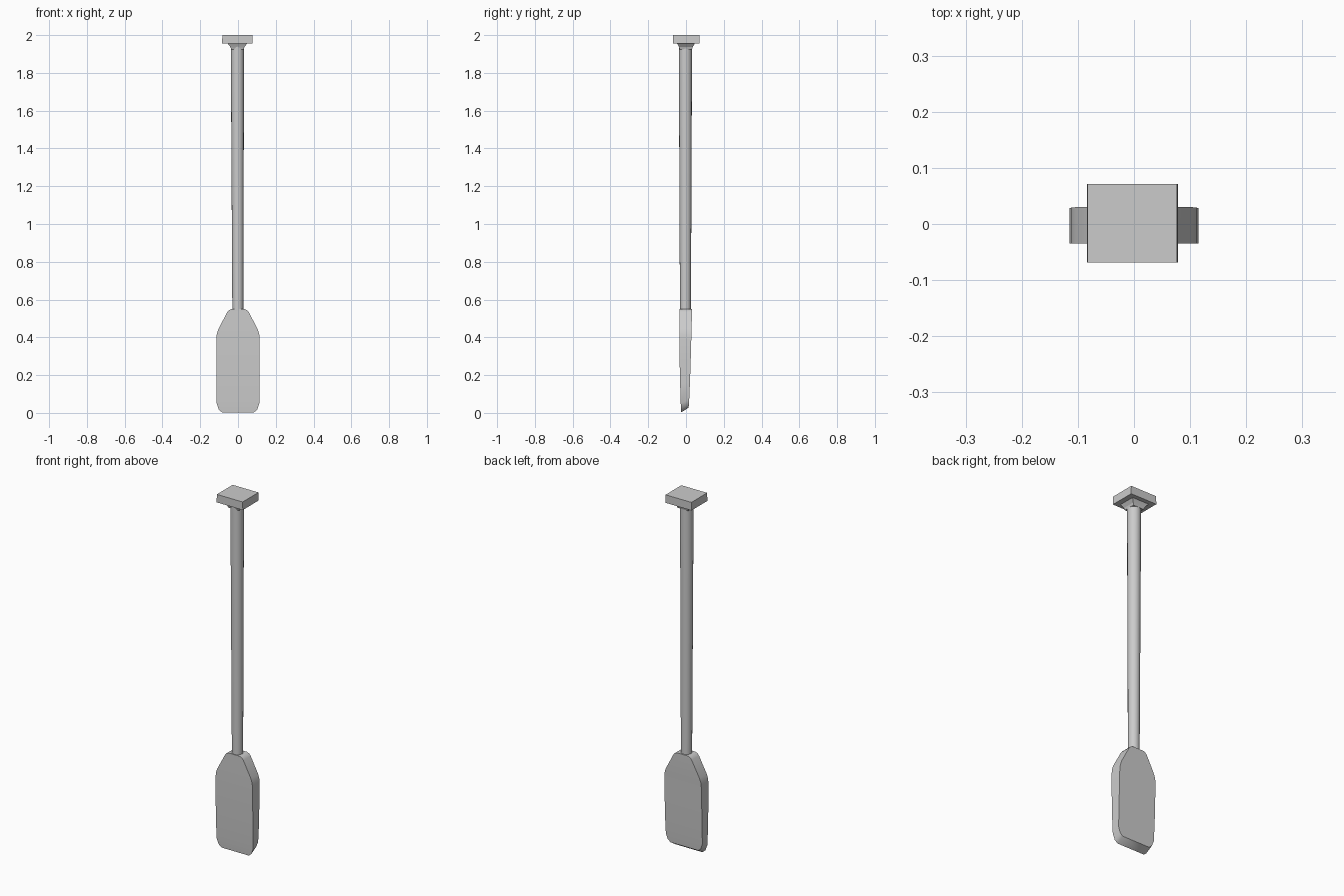
import bpy, bmesh, math

if "Cube" in bpy.data.objects:
    bpy.data.objects.remove(bpy.data.objects["Cube"])


def make_object(name, bm, angle):
    bmesh.ops.recalc_face_normals(bm, faces=bm.faces[:])
    mesh = bpy.data.meshes.new(name)
    bm.to_mesh(mesh)
    bm.free()
    obj = bpy.data.objects.new(name, mesh)
    bpy.context.collection.objects.link(obj)
    bpy.ops.object.select_all(action='DESELECT')
    obj.select_set(True)
    bpy.context.view_layer.objects.active = obj
    bpy.ops.object.shade_smooth_by_angle(angle=math.radians(angle))
    return obj


def loft(name, rings, angle=40):
    """Skin a stack of equal-length closed rings and cap both ends."""
    bm = bmesh.new()
    loops = [[bm.verts.new(p) for p in ring] for ring in rings]
    for a, b in zip(loops, loops[1:]):
        for i in range(len(a)):
            j = (i + 1) % len(a)
            bm.faces.new((a[i], a[j], b[j], b[i]))
    bm.faces.new(loops[0])
    bm.faces.new(loops[-1])
    return make_object(name, bm, angle)


def circle(cx, cy, r, z, n=16):
    return [(cx + r * math.cos(2 * math.pi * i / n),
             cy + r * math.sin(2 * math.pi * i / n), z) for i in range(n)]


def rect(cx, cy, hx, hy, z):
    return [(cx + sx * hx, cy + sy * hy, z)
            for sx, sy in ((-1, -1), (1, -1), (1, 1), (-1, 1))]


# Blade: half width, height, front y, back y from the tip upwards
profile = [
    (0.085, 0.003, -0.025, 0.014),
    (0.102, 0.018, -0.026, 0.015),
    (0.113, 0.050, -0.028, 0.017),
    (0.115, 0.150, -0.031, 0.021),
    (0.115, 0.280, -0.034, 0.025),
    (0.115, 0.390, -0.035, 0.028),
    (0.112, 0.420, -0.035, 0.029),
    (0.104, 0.444, -0.035, 0.030),
    (0.057, 0.533, -0.034, 0.031),
    (0.048, 0.544, -0.034, 0.031),
    (0.034, 0.550, -0.034, 0.031),
]
rings = []
for w, z, front, back in profile:
    # the tip is cut at a slant, so the back starts higher
    zb = z + 0.025 * max(0, 1 - z / 0.3)
    rings.append([(-w, front, z), (w, front, z), (w, back, zb), (-w, back, zb)])
loft("blade", rings)

# Tapered round shaft
loft("shaft", [circle(-0.001, -0.003, 0.029, 0.53),
               circle(-0.003, -0.003, 0.035, 1.94)])

# Square flare under the grip
loft("grip_flare", [rect(-0.003, -0.001, 0.033, 0.033, 1.925),
                    rect(-0.003, -0.001, 0.037, 0.036, 1.937),
                    rect(-0.003, 0.000, 0.053, 0.048, 1.957)], 20)

# Flat rectangular grip
loft("grip", [rect(-0.003, 0.001, 0.081, 0.070, 1.955),
              rect(-0.003, 0.001, 0.080, 0.070, 2.0)])
